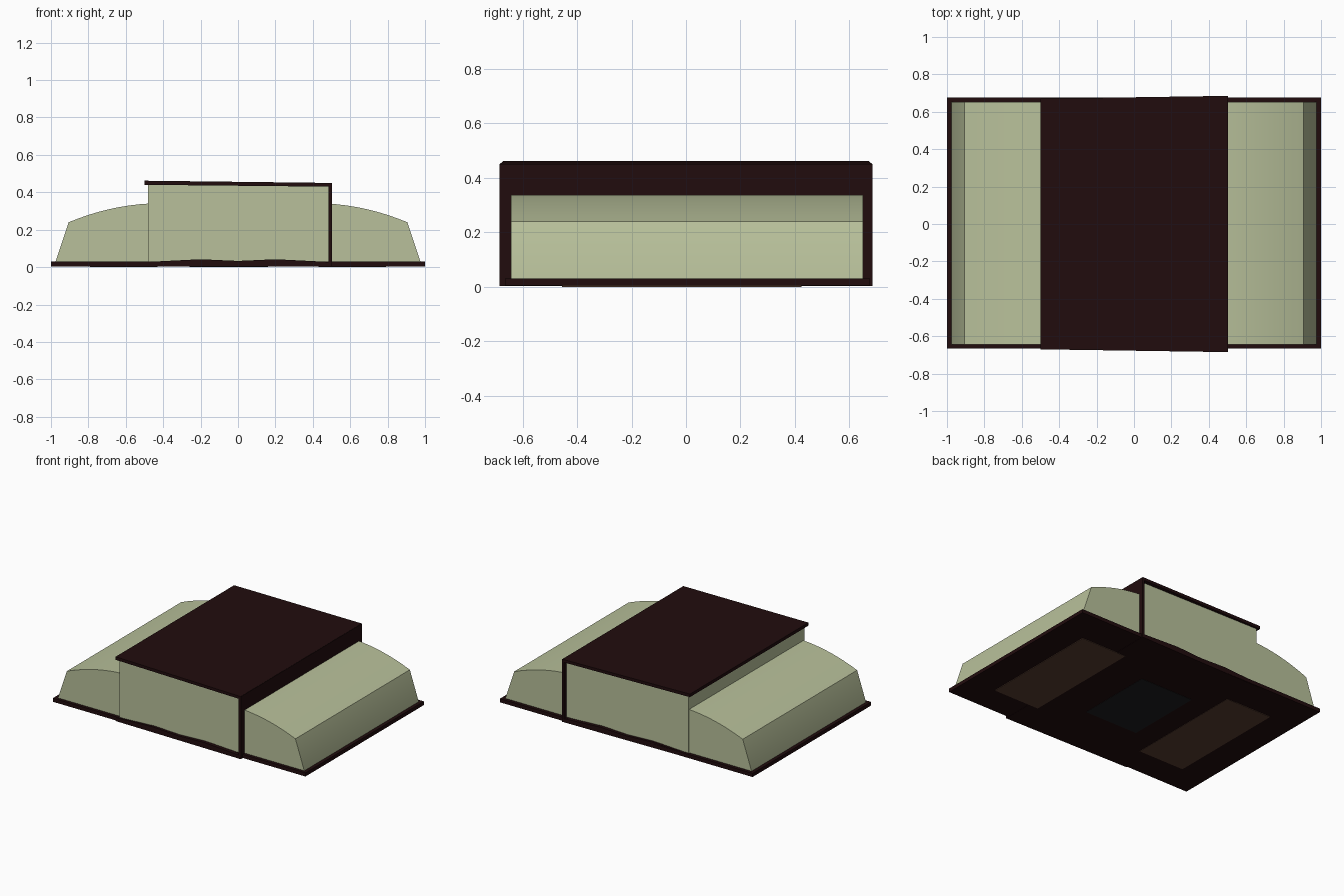
import bpy, bmesh, math

if "Cube" in bpy.data.objects:
    bpy.data.objects.remove(bpy.data.objects["Cube"])


def material(name, rgb):
    m = bpy.data.materials.new(name)
    m.diffuse_color = (*rgb, 1)
    m.use_nodes = True
    m.node_tree.nodes["Principled BSDF"].inputs["Base Color"].default_value = m.diffuse_color
    return m


GREEN = material("pale_green", (0.48, 0.53, 0.325))
DARK = material("dark_maroon", (0.0152, 0.0037, 0.0042))
BROWN = material("brown", (0.10, 0.048, 0.03))
BLACK = material("charcoal", (0.013, 0.013, 0.014))


def extrude(name, profile, y_half, mat, y_mid=0.0, smooth=False):
    """Extrude an (x, z) outline along y; y_half may depend on x."""
    half = y_half if callable(y_half) else (lambda x: y_half)
    bm = bmesh.new()
    front = [bm.verts.new((x, y_mid - half(x), z)) for x, z in profile]
    back = [bm.verts.new((x, y_mid + half(x), z)) for x, z in profile]
    bm.faces.new(front)
    bm.faces.new(back[::-1])
    n = len(profile)
    for i in range(n):
        j = (i + 1) % n
        bm.faces.new((front[i], back[i], back[j], front[j]))
    bmesh.ops.recalc_face_normals(bm, faces=bm.faces)
    mesh = bpy.data.meshes.new(name)
    bm.to_mesh(mesh)
    bm.free()
    mesh.materials.append(mat)
    ob = bpy.data.objects.new(name, mesh)
    bpy.context.collection.objects.link(ob)
    if smooth:
        bpy.ops.object.select_all(action='DESELECT')
        ob.select_set(True)
        bpy.context.view_layer.objects.active = ob
        bpy.ops.object.shade_smooth_by_angle(angle=math.radians(25))
    return ob


def rect(x0, x1, z0, z1):
    return [(x0, z0), (x1, z0), (x1, z1), (x0, z1)]


def taper(x):
    # centre plates get slightly wider towards +x
    return 0.6775 + 0.0075 * x / 0.5


# thin base tray
extrude("base_plate", rect(-1, 1, 0.004, 0.03), 0.67, DARK, 0.005)

# curved side shoulders: steep outer wall, then a gentle arc up to the centre box
for side, label in ((-1, "left"), (1, "right")):
    outline = [(side * 0.47, 0.02), (side * 0.975, 0.02), (side * 0.975, 0.03)]
    for i in range(9):
        t = i / 8
        x = 0.905 - 0.435 * t
        z = 0.24 + 0.10 * t + 0.08 * t * (1 - t)
        outline.append((side * x, z))
    extrude(label + "_shoulder", outline, 0.647, GREEN, 0.004, smooth=True)

# centre box
extrude("centre_box", rect(-0.48, 0.487, 0.02, 0.445), 0.657, GREEN)

# gently wavy floor under the centre box
extrude("centre_floor", [(-0.5, 0.002), (0.5, 0.002), (0.5, 0.027), (0.2, 0.042),
                         (0, 0.033), (-0.2, 0.042), (-0.5, 0.027)], taper, DARK)

# sloping roof plate and dark right wall
extrude("roof_plate", [(-0.5, 0.44), (0.5, 0.43), (0.5, 0.45), (-0.5, 0.462)], taper, DARK)
extrude("right_wall", rect(0.485, 0.502, 0.002, 0.449), taper, DARK)

# underside panels
for side, label in ((-1, "left"), (1, "right")):
    xs = sorted((side * 0.43, side * 0.79))
    extrude(label + "_underside_panel", rect(*xs, 0.0, 0.005), 0.44, BROWN, -0.015)
extrude("centre_underside_panel", rect(-0.26, 0.16, 0.0, 0.005), 0.28, BLACK, -0.01)
